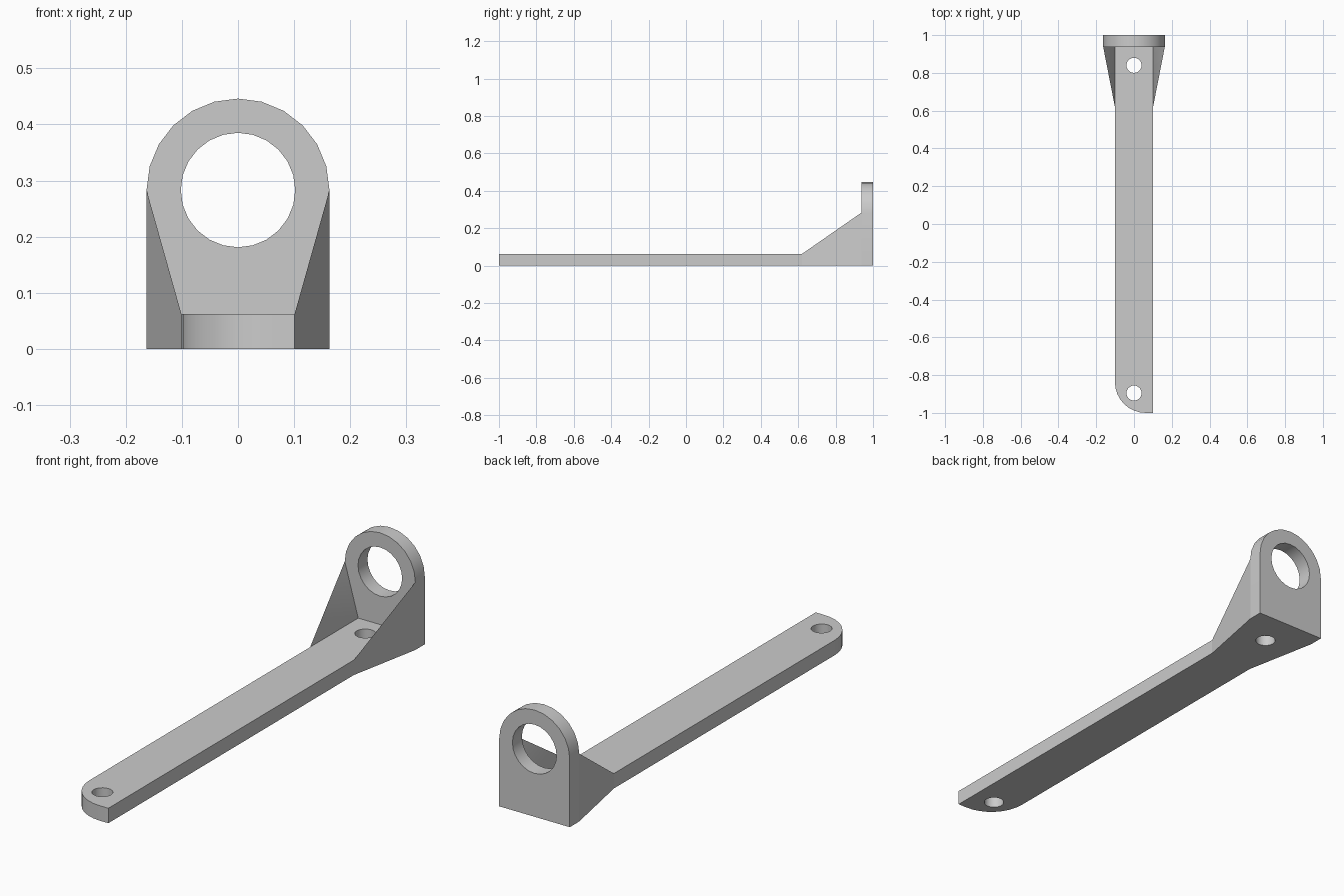
import bpy
import bmesh
from math import sin, cos, radians
from mathutils import Matrix, Vector

cube = bpy.data.objects.get("Cube")
if cube:
    bpy.data.objects.remove(cube, do_unlink=True)

# Main dimensions
BAR_W = 0.101      # half width of the bar
THICK = 0.0625     # thickness of bar and plate
RING_R = 0.163     # outer radius of the eye, half width of the plate
RING_Z = 0.283     # height of the eye centre
HOLE_R = 0.102
BOLT_R = 0.04
PLATE_Y = 1 - THICK
GUSSET_Y = 0.62

grey = bpy.data.materials.new("light grey")
grey.use_nodes = True
colour = (0.6, 0.6, 0.6, 1)
grey.diffuse_color = colour
grey.node_tree.nodes["Principled BSDF"].inputs["Base Color"].default_value = colour


def arc(cx, cy, r, start, end, steps):
    angles = [radians(start + (end - start) * i / steps) for i in range(steps + 1)]
    return [(cx + r * cos(a), cy + r * sin(a)) for a in angles]


def circle(cx, cy, r, steps=24):
    return arc(cx, cy, r, 0, 360, steps)[:-1]


def finish(name, bm):
    bmesh.ops.recalc_face_normals(bm, faces=bm.faces)
    mesh = bpy.data.meshes.new(name)
    bm.to_mesh(mesh)
    bm.free()
    mesh.materials.append(grey)
    obj = bpy.data.objects.new(name, mesh)
    bpy.context.collection.objects.link(obj)
    bpy.ops.object.select_all(action='DESELECT')
    obj.select_set(True)
    bpy.context.view_layer.objects.active = obj
    bpy.ops.object.shade_smooth_by_angle(angle=radians(30))
    return obj


def slab(name, loops, matrix=Matrix()):
    """Fill an outline with holes, then extrude it by the thickness."""
    bm = bmesh.new()
    for loop in loops:
        verts = [bm.verts.new((x, y, 0)) for x, y in loop]
        for a, b in zip(verts, verts[1:] + verts[:1]):
            bm.edges.new((a, b))
    bmesh.ops.triangle_fill(bm, use_beauty=True, edges=bm.edges[:], normal=(0, 0, 1))
    out = bmesh.ops.extrude_face_region(bm, geom=bm.faces[:], use_keep_orig=True)
    top = [v for v in out["geom"] if isinstance(v, bmesh.types.BMVert)]
    bmesh.ops.translate(bm, verts=top, vec=(0, 0, THICK))
    bmesh.ops.transform(bm, matrix=matrix, verts=bm.verts)
    return finish(name, bm)


# Long bar with one rounded front corner and two bolt holes
bar = arc(RING_R - BAR_W, RING_R - 1, RING_R, 180, 270, 8)
bar += [(BAR_W, -1), (BAR_W, PLATE_Y), (-BAR_W, PLATE_Y)]
slab("bar", [bar, circle(0, -0.895, BOLT_R), circle(0, 0.84, BOLT_R)])

# Upright plate with a round top and a large eye
plate = arc(0, RING_Z, RING_R, 0, 180, 12) + [(-RING_R, 0), (RING_R, 0)]
upright = Matrix.Translation((0, 1, 0)) @ Matrix.Rotation(radians(90), 4, 'X')
slab("eye_plate", [plate, circle(0, RING_Z, HOLE_R)], upright)

# Flared gussets joining the bar to the plate
for side, name in ((1, "left_gusset"), (-1, "right_gusset")):
    bm = bmesh.new()
    corners = [(BAR_W, GUSSET_Y, 0), (BAR_W, GUSSET_Y, THICK),
               (BAR_W, PLATE_Y, 0), (BAR_W, PLATE_Y, THICK),
               (RING_R, PLATE_Y, 0), (RING_R, PLATE_Y, RING_Z)]
    for x, y, z in corners:
        bm.verts.new(Vector((x * side, y, z)))
    bmesh.ops.convex_hull(bm, input=bm.verts[:])
    bmesh.ops.dissolve_limit(bm, angle_limit=radians(1), verts=bm.verts[:], edges=bm.edges[:])
    finish(name, bm)
